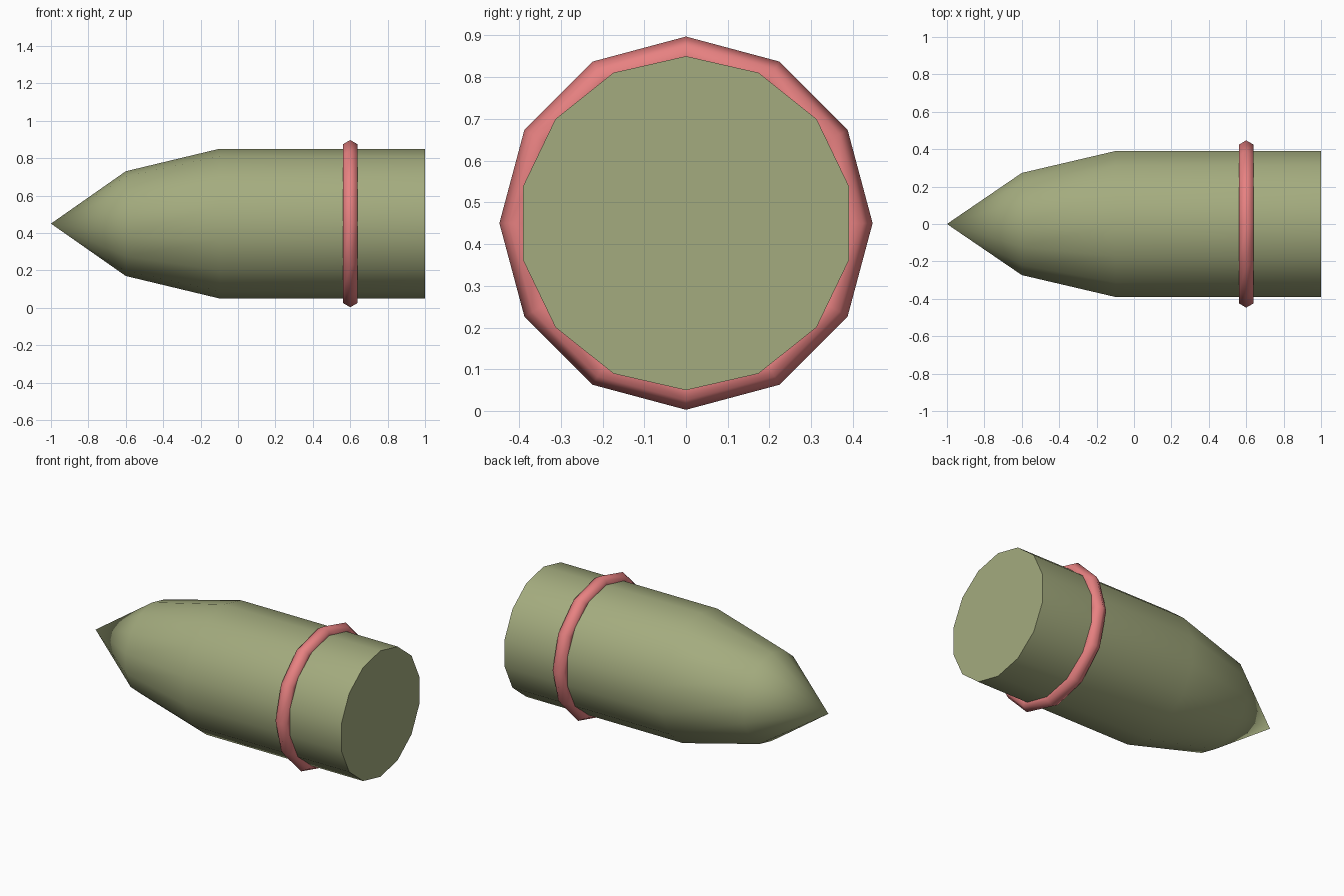
import bpy, bmesh, math

if "Cube" in bpy.data.objects:
    bpy.data.objects.remove(bpy.data.objects["Cube"])

AXIS_Z = 0.45


def material(name, color):
    mat = bpy.data.materials.new(name)
    mat.diffuse_color = (*color, 1)
    mat.use_nodes = True
    mat.node_tree.nodes["Principled BSDF"].inputs["Base Color"].default_value = mat.diffuse_color
    return mat


def revolve(name, profile, sides, mat, closed=False):
    """Spin (x, radius) points round the long axis; a zero radius makes a tip."""
    bm = bmesh.new()
    rings = []
    for x, r in profile:
        if r == 0:
            rings.append([bm.verts.new((x, 0, AXIS_Z))] * sides)
            continue
        angles = [2 * math.pi * i / sides for i in range(sides)]
        rings.append([bm.verts.new((x, r * math.sin(a), AXIS_Z + r * math.cos(a)))
                      for a in angles])
    pairs = list(zip(rings, rings[1:]))
    if closed:
        pairs.append((rings[-1], rings[0]))
    else:
        bm.faces.new(rings[-1])
    for a, b in pairs:
        for i in range(sides):
            j = (i + 1) % sides
            bm.faces.new(dict.fromkeys((a[i], a[j], b[j], b[i])))
    bmesh.ops.recalc_face_normals(bm, faces=bm.faces)
    mesh = bpy.data.meshes.new(name)
    bm.to_mesh(mesh)
    bm.free()
    mesh.materials.append(mat)
    obj = bpy.data.objects.new(name, mesh)
    bpy.context.collection.objects.link(obj)
    bpy.ops.object.select_all(action='DESELECT')
    obj.select_set(True)
    bpy.context.view_layer.objects.active = obj
    bpy.ops.object.shade_smooth_by_angle(angle=math.radians(65))
    return obj


# Pointed shell body with a flat base
revolve("shell_body", [(-1, 0), (-0.6, 0.28), (-0.1, 0.4), (1, 0.4)], 14,
        material("olive", (0.37, 0.41, 0.21)))

# Raised band: hexagonal section swept round the body
section = [(0.6 + 0.046 * math.sin(math.tau * k / 6),
            0.401 + 0.046 * math.cos(math.tau * k / 6)) for k in range(6)]
revolve("driving_band", section, 12, material("red", (0.8, 0.22, 0.22)), closed=True)
